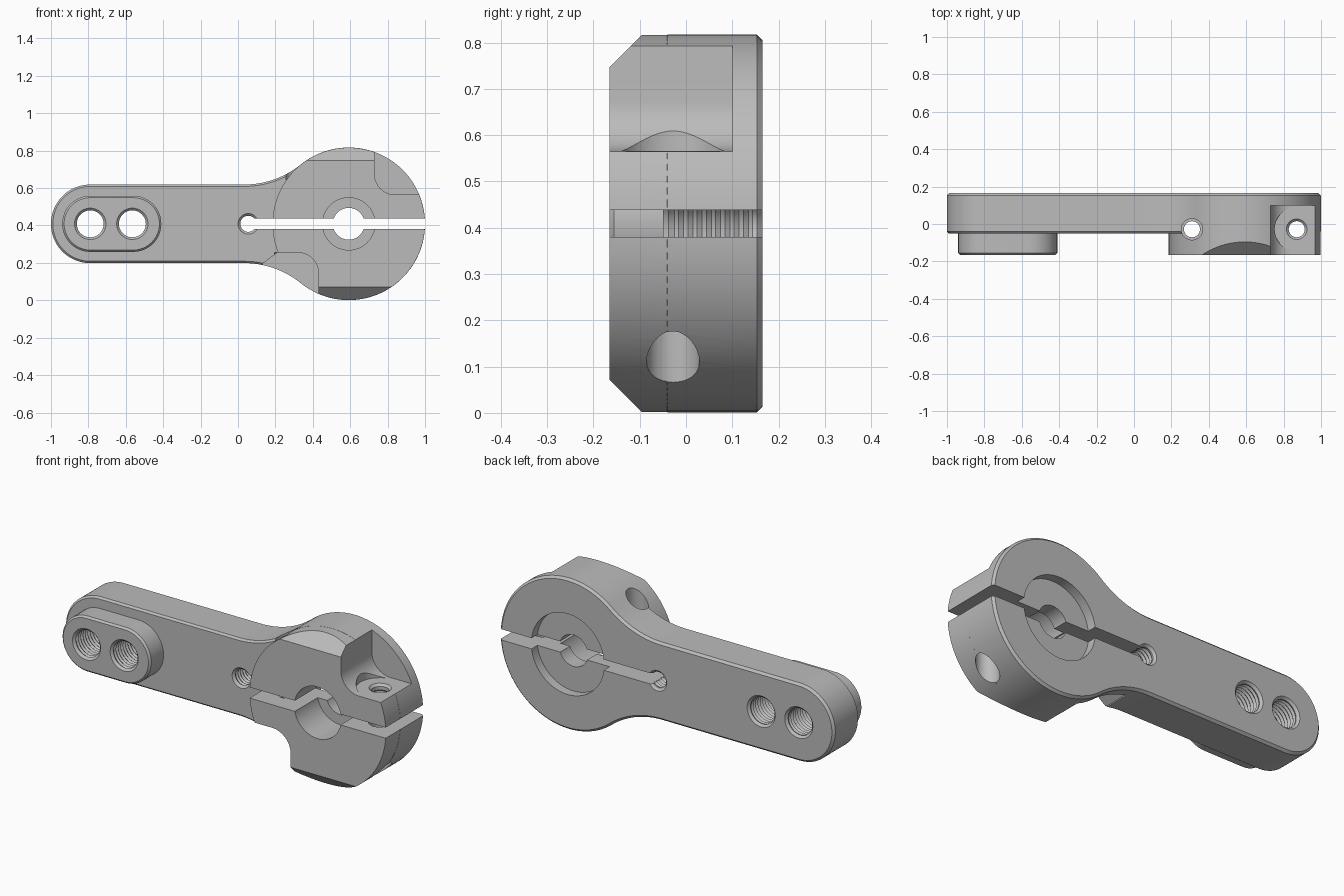
import bpy, bmesh
from math import sin, cos, radians, degrees, atan2, pi
from mathutils import Vector

cube = bpy.data.objects.get("Cube")
if cube:
    bpy.data.objects.remove(cube, do_unlink=True)

# Main dimensions
MID = 0.409
HUB_X, HUB_R = 0.592, 0.408
ARM_R = 0.21
FRONT, STEP, BACK = -0.165, -0.05, 0.165

metal = bpy.data.materials.new("grey metal")
metal.use_nodes = True
GREY = (0.5, 0.5, 0.5, 1)
metal.diffuse_color = GREY
metal.node_tree.nodes["Principled BSDF"].inputs["Base Color"].default_value = GREY


def arc(cx, cy, r, a0, a1, n=24):
    """Points on an arc, angles in degrees."""
    angles = [radians(a0 + (a1 - a0) * i / n) for i in range(n + 1)]
    return [Vector((cx + r * cos(a), cy + r * sin(a))) for a in angles]


def circle(cx, cy, r, n=48):
    return arc(cx, cy, r, 0, 360, n)


def clean(points):
    """Drop repeated points where arcs meet."""
    out = []
    for p in map(Vector, points):
        if not out or (p - out[-1]).length > 1e-4:
            out.append(p)
    if (out[0] - out[-1]).length < 1e-4:
        out.pop()
    return out


def inset(points, d):
    """Offset a counter-clockwise outline inward by d."""
    out = []
    for i, p in enumerate(points):
        e0 = (p - points[i - 1]).normalized()
        e1 = (points[(i + 1) % len(points)] - p).normalized()
        n0, n1 = Vector((-e0.y, e0.x)), Vector((-e1.y, e1.x))
        out.append(p + (n0 + n1) * d / (1 + n0.dot(n1)))
    return out


def loft(name, outline, stations, axis="y"):
    """Solid through (position, inset) stations along one axis."""
    place = {"x": lambda p, s: (s, p.x, p.y),
             "y": lambda p, s: (p.x, s, p.y),
             "z": lambda p, s: (p.x, p.y, s)}[axis]
    outline = clean(outline)
    bm = bmesh.new()
    rings = [[bm.verts.new(place(p, s)) for p in (inset(outline, d) if d else outline)]
             for s, d in stations]
    for a, b in zip(rings, rings[1:]):
        for i in range(len(a)):
            bm.faces.new((a[i - 1], a[i], b[i], b[i - 1]))
    bm.faces.new(rings[0])
    bm.faces.new(rings[-1])
    bmesh.ops.recalc_face_normals(bm, faces=bm.faces)
    mesh = bpy.data.meshes.new(name)
    bm.to_mesh(mesh)
    bm.free()
    mesh.materials.append(metal)
    obj = bpy.data.objects.new(name, mesh)
    bpy.context.collection.objects.link(obj)
    return obj


def combine(target, tool, operation):
    mod = target.modifiers.new(tool.name, "BOOLEAN")
    mod.operation, mod.solver, mod.object = operation, "EXACT", tool
    bpy.context.view_layer.objects.active = target
    bpy.ops.object.modifier_apply(modifier=mod.name)
    bpy.data.objects.remove(tool, do_unlink=True)


def thread(start, end, pitch=0.02, depth=0.008):
    """Stations for a threaded hole with countersunk mouths."""
    count = int((end - start - 0.03) / pitch)
    steps = [(start - 0.02, -0.032), (start + 0.012, 0)]
    for i in range(count):
        s = start + 0.015 + i * pitch
        steps += [(s + pitch * 0.5, -depth), (s + pitch * 0.95, 0)]
    return steps + [(end - 0.012, 0), (end + 0.02, -0.032)]


# Arm and hub outline, blended by tangent fillets
dx = 0.56
fillet_r = (dx**2 + ARM_R**2 - HUB_R**2) / (2 * (HUB_R - ARM_R))
fillet_z = ARM_R + fillet_r
turn = degrees(atan2(fillet_z, dx))
outline = (arc(-1 + ARM_R, MID, ARM_R, 90, 270, 48)
           + arc(HUB_X - dx, MID - fillet_z, fillet_r, 90, turn)
           + arc(HUB_X, MID, HUB_R, turn - 180, 180 - turn, 72)
           + arc(HUB_X - dx, MID + fillet_z, fillet_r, -turn, -90))
arm = loft("clamp_arm", outline,
           [(STEP, 0.01), (STEP + 0.01, 0), (BACK - 0.012, 0), (BACK, 0.012)])

# Raised hub and raised pad on the front
combine(arm, loft("hub", circle(HUB_X, MID, HUB_R - 0.0005, 96),
                  [(FRONT, 0), (0.1, 0)]), "UNION")
pad = arc(-0.79, MID, 0.15, 90, 270) + arc(-0.56, MID, 0.15, -90, 90)
combine(arm, loft("pad", pad, [(FRONT, 0.01), (FRONT + 0.01, 0), (0, 0)]), "UNION")

cutters = []


def cut(*args):
    cutters.append(loft(*args))


# Sloped flats on the top and bottom of the hub front
slope = [(-0.3, 0.612), (-0.05, 0.862), (-0.3, 0.862)]
cut("top_flat", slope, [(0.1, 0), (1.1, 0)], "x")
cut("bottom_flat", [(y, 2 * MID - z) for y, z in slope], [(0.1, 0), (1.1, 0)], "x")

# Screw head pockets with round inner corners and spot faces
cut("upper_pocket", [(1.1, 0.565), (1.1, 1), (0.73, 1)]
    + arc(0.84, 0.675, 0.11, 180, 270, 16), [(-0.3, 0), (0.1, 0)])
cut("lower_pocket", [(0.21, 0.255), (0.13, 0.195), (0.13, -0.1), (0.43, -0.1)]
    + arc(0.32, 0.145, 0.11, 0, 90, 16), [(-0.3, 0), (0.1, 0)])
cut("upper_spot_face", circle(0.87, -0.028, 0.118), [(0.5655, 0), (1, 0)], "z")
cut("lower_spot_face", circle(0.31, -0.028, 0.118), [(-0.1, 0), (0.2545, 0)], "z")

# Clamp screw holes: threaded on the pocket side, clear on the other
cut("right_thread", circle(0.87, -0.028, 0.043, 32), thread(0.42, 0.565), "z")
cut("right_clearance", circle(0.87, -0.028, 0.057, 32), [(-0.1, 0), (0.41, 0)], "z")
cut("left_thread", circle(0.31, -0.028, 0.043, 32), thread(0.255, 0.4), "z")
cut("left_clearance", circle(0.31, -0.028, 0.057, 32), [(0.41, 0), (1, 0)], "z")

# Centre bore with front counterbore and shallow back recess
cut("bore", circle(HUB_X, MID, 0.085), [(-0.3, 0), (0.3, 0)])
cut("front_counterbore", circle(HUB_X, MID, 0.14), [(-0.3, 0), (0.03, 0)])
cut("back_recess", circle(HUB_X, MID, 0.218, 64), [(0.115, 0), (0.3, 0)])

# Clamp slit, relief hole and link holes
cut("slit", [(0.055, 0.38), (1.1, 0.38), (1.1, 0.438), (0.055, 0.438)],
    [(-0.3, 0), (0.3, 0)])
cut("relief_hole", circle(0.055, MID, 0.043, 32), thread(STEP, BACK))
for i, x in enumerate((-0.79, -0.565)):
    cut(f"link_hole_{i}", circle(x, MID, 0.072, 40), thread(FRONT, BACK))

for cutter in cutters:
    combine(arm, cutter, "DIFFERENCE")

# Smooth curved walls, crisp edges
bpy.ops.object.select_all(action="DESELECT")
arm.select_set(True)
bpy.context.view_layer.objects.active = arm
bpy.ops.object.shade_smooth_by_angle(angle=radians(25))
